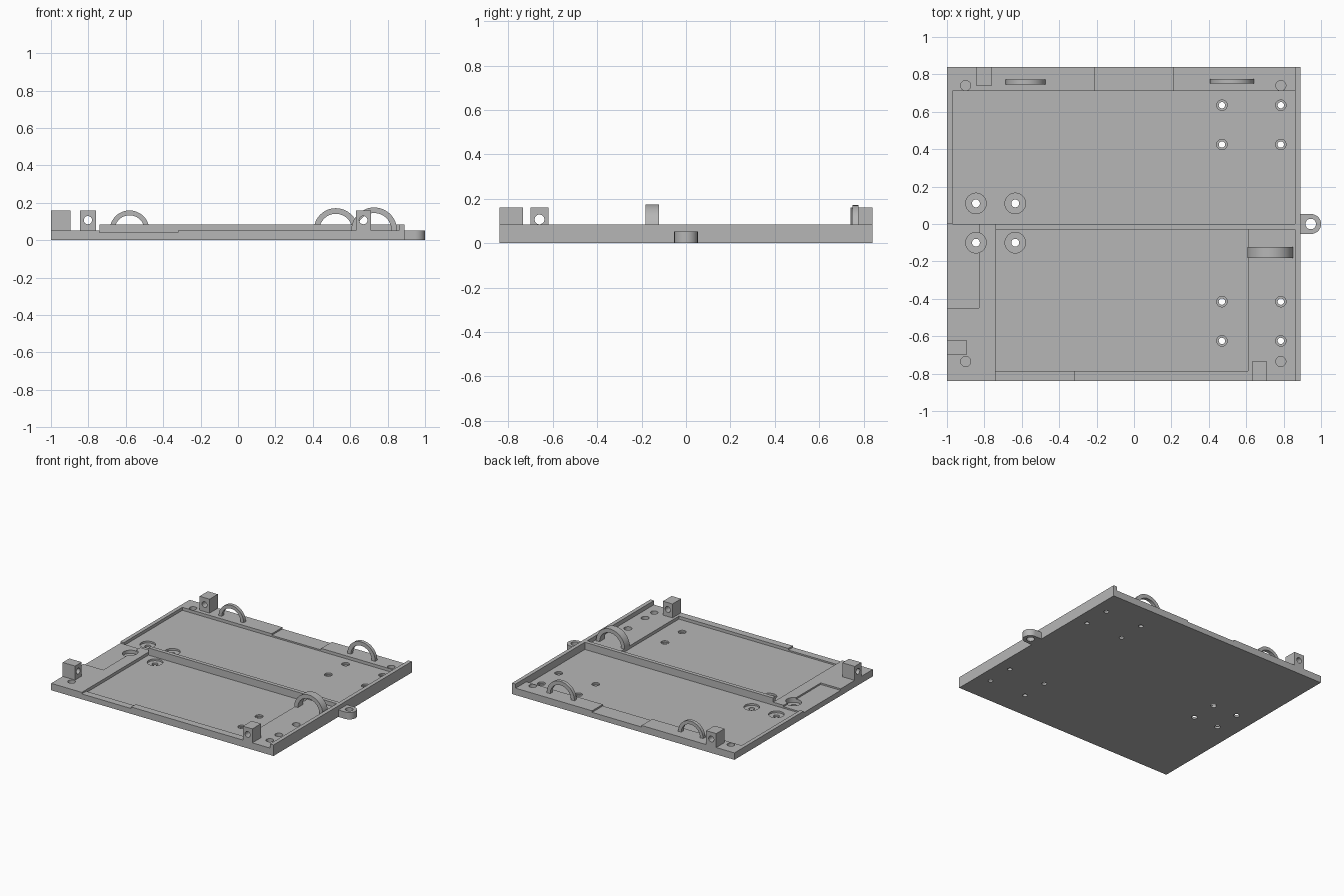
import bpy, bmesh, math
from mathutils import Matrix

cube = bpy.data.objects.get("Cube")
if cube:
    bpy.data.objects.remove(cube, do_unlink=True)

# Single grey plastic
grey = bpy.data.materials.new("grey plastic")
grey.use_nodes = True
COL = (0.47, 0.47, 0.47, 1)
grey.diffuse_color = COL
grey.node_tree.nodes["Principled BSDF"].inputs["Base Color"].default_value = COL

TOP = 0.053      # top of the base plate
WALL = 0.085     # top of the raised walls
POCKET = 0.03    # floor of the deep pockets
SHALLOW = 0.041  # floor of the shallow channels


def finish(name, bm):
    bmesh.ops.recalc_face_normals(bm, faces=bm.faces)
    mesh = bpy.data.meshes.new(name)
    bm.to_mesh(mesh)
    bm.free()
    mesh.materials.append(grey)
    ob = bpy.data.objects.new(name, mesh)
    bpy.context.collection.objects.link(ob)
    return ob


def box(name, x0, x1, y0, y1, z0, z1):
    bm = bmesh.new()
    m = Matrix.Translation(((x0 + x1) / 2, (y0 + y1) / 2, (z0 + z1) / 2))
    bmesh.ops.create_cube(bm, size=1, matrix=m @ Matrix.Diagonal((x1 - x0, y1 - y0, z1 - z0, 1)))
    return finish(name, bm)


def cylinder(name, centre, r, depth, axis="Z", sides=32):
    bm = bmesh.new()
    rot = {"Z": Matrix(), "X": Matrix.Rotation(math.pi / 2, 4, "Y"),
           "Y": Matrix.Rotation(math.pi / 2, 4, "X")}[axis]
    bmesh.ops.create_cone(bm, cap_ends=True, segments=sides, radius1=r, radius2=r,
                          depth=depth, matrix=Matrix.Translation(centre) @ rot)
    return finish(name, bm)


def combine(target, other, operation="DIFFERENCE"):
    mod = target.modifiers.new("cut", "BOOLEAN")
    mod.operation, mod.solver, mod.object = operation, "EXACT", other
    bpy.context.view_layer.objects.active = target
    with bpy.context.temp_override(object=target, active_object=target):
        bpy.ops.object.modifier_apply(modifier=mod.name)
    bpy.data.objects.remove(other, do_unlink=True)


def bore(target, x, y, r, floor):
    combine(target, cylinder("cutter", (x, y, floor + 0.1), r, 0.2))


def smooth(ob):
    bpy.ops.object.select_all(action="DESELECT")
    ob.select_set(True)
    bpy.context.view_layer.objects.active = ob
    bpy.ops.object.shade_smooth_by_angle(angle=math.radians(30))


# Base plate with two pockets and three shallow channels
plate = box("base_plate", -1, 0.89, -0.84, 0.84, 0, TOP)
for x0, x1, y0, y1, floor in (
        (-0.97, 0.86, 0, 0.71, POCKET),
        (-0.74, 0.61, -0.785, -0.03, POCKET),
        (-1.1, -0.83, -0.45, 0.0, SHALLOW),
        (-0.74, -0.32, -0.9, -0.75, SHALLOW),
        (-0.21, 0.21, 0.68, 0.9, SHALLOW)):
    combine(plate, box("cutter", x0, x1, y0, y1, floor, 0.2))

# Counterbored screw holes
for x in (0.47, 0.785):
    for y in (0.635, 0.425, -0.415, -0.625):
        bore(plate, x, y, 0.028, 0.018)
        bore(plate, x, y, 0.017, -0.05)
for x in (-0.845, -0.635):
    for y in (0.11, -0.1):
        bore(plate, x, y, 0.055, 0.016)
        bore(plate, x, y, 0.021, -0.05)

# Blind corner holes
for x in (-0.9, 0.785):
    for y in (-0.735, 0.74):
        bore(plate, x, y, 0.027, 0.02)
smooth(plate)

# Raised walls
box("side_wall", 0.86, 0.89, -0.84, 0.84, TOP, WALL)
box("middle_wall", -0.74, 0.86, -0.03, 0, TOP, WALL)

# Hanging tab
tab = cylinder("hanging_tab", (0.947, 0, TOP / 2), 0.053, TOP, sides=48)
combine(tab, box("tab_root", 0.89, 0.947, -0.053, 0.053, 0, TOP), "UNION")
bore(tab, 0.945, 0, 0.028, -0.05)
smooth(tab)

# Drilled corner blocks
for name, x0, x1, y0, y1, axis in (
        ("left_front_block", -1, -0.895, -0.70, -0.62, "X"),
        ("right_front_block", 0.63, 0.71, -0.84, -0.735, "Y"),
        ("back_block", -0.845, -0.76, 0.74, 0.84, "Y")):
    block = box(name, x0, x1, y0, y1, TOP, 0.16)
    centre = ((x0 + x1) / 2, (y0 + y1) / 2, 0.107)
    combine(block, cylinder("cutter", centre, 0.022, 0.3, axis))
    smooth(block)


# Half-ring cable loops
def arch(name, x, y0, y1, outer, inner, steps=24):
    bm = bmesh.new()
    angles = [math.pi * i / steps for i in range(steps + 1)]
    rings = [[bm.verts.new((x + r * math.cos(a), y, TOP + r * math.sin(a)))
              for r, y in ((outer, y0), (outer, y1), (inner, y1), (inner, y0))]
             for a in angles]
    for a, b in zip(rings, rings[1:]):
        for k in range(4):
            n = (k + 1) % 4
            bm.faces.new((a[k], a[n], b[n], b[k]))
    bm.faces.new(rings[0])
    bm.faces.new(rings[-1])
    smooth(finish(name, bm))


arch("back_left_loop", -0.58, 0.745, 0.772, 0.106, 0.08)
arch("back_right_loop", 0.523, 0.75, 0.776, 0.118, 0.088)
arch("front_loop", 0.728, -0.182, -0.122, 0.122, 0.092)
